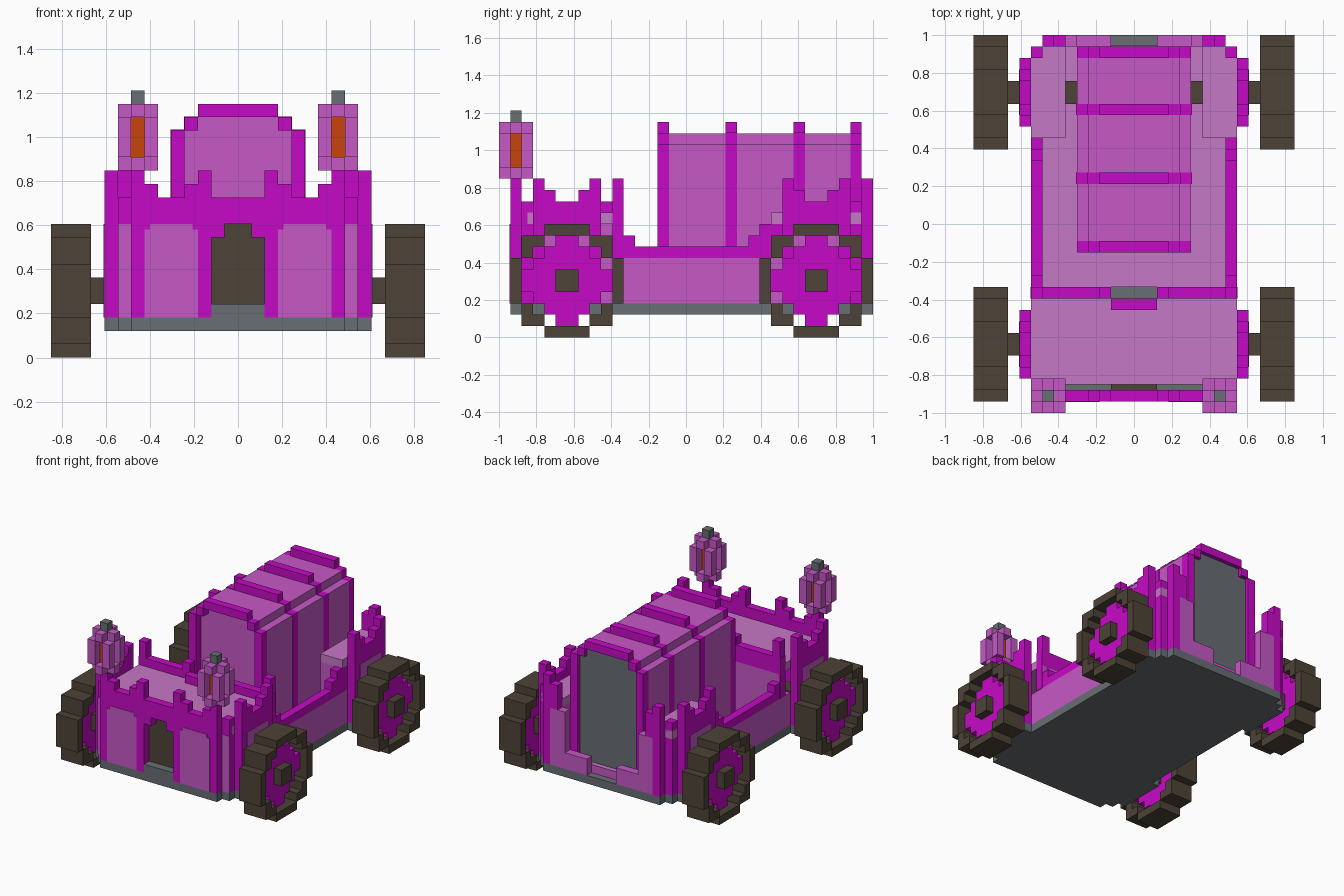
import bpy, bmesh
from mathutils import Matrix, Vector

if "Cube" in bpy.data.objects:
    bpy.data.objects.remove(bpy.data.objects["Cube"], do_unlink=True)

U = 2 / 33      # size of one block; the model is 33 blocks long
T = 0.06        # plate thickness, in blocks


def material(name, rgb):
    lin = [(c / 255 / 12.92) if c < 10 else ((c / 255 + 0.055) / 1.055) ** 2.4 for c in rgb]
    m = bpy.data.materials.new(name)
    m.use_nodes = True
    m.diffuse_color = (*lin, 1)
    m.node_tree.nodes["Principled BSDF"].inputs["Base Color"].default_value = (*lin, 1)
    return m


MAGENTA = material("magenta", (198, 10, 198))
ORCHID = material("orchid", (198, 88, 198))
PALE = material("pale orchid", (198, 120, 198))
BROWN = material("dark brown", (77, 67, 55))
GREY = material("slate grey", (104, 110, 116))
ORANGE = material("orange", (200, 68, 14))


def part(name, mat, boxes, mirror=True):
    """Boxes are (x0, x1, y0, y1, z0, z1) in blocks; mirrored ones repeat at -x."""
    bm = bmesh.new()
    for x0, x1, y0, y1, z0, z1 in boxes:
        for a, b in ((x0, x1), (-x1, -x0)) if mirror else ((x0, x1),):
            centre = Vector(((a + b) / 2, (y0 + y1) / 2 - 16.5, (z0 + z1) / 2)) * U
            size = Vector((b - a, y1 - y0, z1 - z0)) * U
            bmesh.ops.create_cube(bm, size=1, matrix=Matrix.Translation(centre) @ Matrix.Diagonal((*size, 1)))
    me = bpy.data.meshes.new(name)
    bm.to_mesh(me)
    bm.free()
    me.materials.append(mat)
    ob = bpy.data.objects.new(name, me)
    bpy.context.collection.objects.link(ob)
    return ob


# Chassis plate with stepped corners
part("chassis", GREY, [(-9, 9, 2, 32, 2, 3), (-8, 8, 1, 33, 2, 3),
                       (-10, 10, 3, 9, 2, 3), (-10, 10, 25, 31, 2, 3)], mirror=False)
part("floor", PALE, [(-8, 8, 11, 32, 3, 4)], mirror=False)

# Front bonnet and its wall
part("bonnet", PALE, [(-9, 9, 2.5, 10, 10, 11)], mirror=False)
part("bonnet_back", ORCHID, [(2, 9, 10, 11, 3, 10), (0, 2, 9, 10, 3, 10)])
part("bonnet_back_crest", MAGENTA, [
    (2, 9, 10, 11, 10, 12), (0, 2, 9, 10, 10, 12), (8, 9, 10, 11, 12, 14),
    (2, 3, 10, 11, 12, 13), (8, 9 + T, 10, 11, 7, 12)])
part("front_wall", MAGENTA, [
    (2, 8, 1, 2, 3, 12), (0, 2, 1, 2, 10, 12), (1, 2, 1, 2, 9, 10), (8, 9, 2, 3, 3, 12)])
part("front_battlements", MAGENTA, [
    (7, 8, 1, 2, 12, 14), (6, 7, 1, 2, 12, 13), (2, 3, 1, 2, 12, 14), (3, 4, 1, 2, 12, 13)])
part("front_panels", ORCHID, [
    (3, 7, 1 - T, 1, 3, 9.6), (3.4, 6.6, 1 - T, 1, 9.6, 10), (8, 9, 2 - T, 2, 3, 10)])
part("grille", BROWN, [(-2, 2, 2, 2.5, 3, 10)], mirror=False)
part("grille_sill", GREY, [(-2, 2, 1, 2, 3, 4)], mirror=False)

# Mudguards, front and rear, with battlements and inset side panels
for label, y in (("front", 3), ("rear", 25)):
    part(label + "_mudguards", MAGENTA, [(9, 10, y, y + 6, 3, 12)])
    part(label + "_mudguard_battlements", MAGENTA, [
        (9, 10, y, y + 1, 12, 14), (9, 10, y + 1, y + 2, 12, 13),
        (9, 10, y + 4, y + 5, 12, 13), (9, 10, y + 5, y + 6, 12, 14)])
    part(label + "_mudguard_panels", ORCHID, [(10, 10 + T, y + 1, y + 5, 3, 10)])

# Low middle sides with a trim that climbs at both ends
part("side_walls", ORCHID, [(8, 9, 9, 25, 3, 7)])
part("side_trim", MAGENTA, [
    (8, 9, 11, 22, 7, 8), (8, 9, 11, 12, 8, 9), (8, 9, 22, 23, 7, 9), (8, 9, 23, 25, 7, 10)])

# Rear side lockers and tail wall
part("rear_lockers", PALE, [(6, 9, 24, 32, 10, 11)])
part("rear_locker_sides", ORCHID, [(6, 8, 24, 32, 4, 10)])
part("rear_corners", MAGENTA, [
    (8, 9, 25, 32, 3, 10), (8, 9, 31, 32, 10, 12), (7, 8, 32, 33, 3, 14), (6, 7, 32, 33, 10, 13)])
part("tail_wall", ORCHID, [(5, 7, 32, 33, 3, 10), (2, 5, 32, 33, 3, 5), (0, 2, 31.5, 32.1, 3, 4)])

# Canopy with hoops: flush on the sides, raised on top
part("canopy", ORCHID, [(-5, 5, 15, 31, 4, 17), (-4, 4, 15, 31, 17, 18)], mirror=False)
part("canopy_end_hoops", MAGENTA, [
    b for y in (14, 31) for b in ((4, 5, y, y + 1, 4, 17), (3, 4, y, y + 1, 17, 18), (0, 3, y, y + 1, 18, 19))])
part("canopy_middle_hoops", MAGENTA, [
    b for y in (20, 26) for b in ((4, 5 + T, y, y + 1, 4, 17 + T), (3, 4 + T, y, y + 1, 17, 18 + T),
                                  (0, 3, y, y + 1, 18, 19))])
part("rear_door", GREY, [(-4, 4, 31, 31.5, 4, 17), (-3, 3, 31, 31.5, 17, 18)], mirror=False)

# Lanterns on the front posts
part("lantern_glow", ORANGE, [(7, 8, 1, 2, 15, 18)])
part("lantern_frame", ORCHID, [
    b for z in (14, 18) for b in ((6, 9, 1, 2, z, z + 1), (7, 8, 0, 1, z, z + 1), (7, 8, 2, 3, z, z + 1))]
    + [(x, x + 1, y, y + 1, 15, 18) for x in (6, 8) for y in (0, 2)])
part("lantern_cap", GREY, [(7, 8, 1, 2, 19, 20)])


# Wheels: blocky tyre ring, cross-shaped rim and square hub on the axle
def turned(rects):
    """Repeat (y0, y1, z0, z1) rectangles in four quarter turns about the centre."""
    out = []
    for y0, y1, z0, z1 in rects:
        for _ in range(4):
            out.append((y0, y1, z0, z1))
            y0, y1, z0, z1 = -z1, -z0, y0, y1
    return out


TYRE = turned([(-2, 2, 4, 5), (2, 4, 3, 4), (3, 4, 2, 3)])
RIM = turned([(-1, 1, 1, 4), (1, 3, 1, 2), (1, 2, 2, 3)])
for label, cy in (("front", 6), ("rear", 28)):
    for name, mat, rects, x0, x1 in (("tyres", BROWN, TYRE, 11, 14), ("rims", MAGENTA, RIM, 12, 13)):
        part(f"{label}_{name}", mat, [(x0, x1, cy + a, cy + b, 5 + c, 5 + d) for a, b, c, d in rects])
    part(label + "_axle", BROWN, [(-14, 14, cy - 1, cy + 1, 4, 6)], mirror=False)
